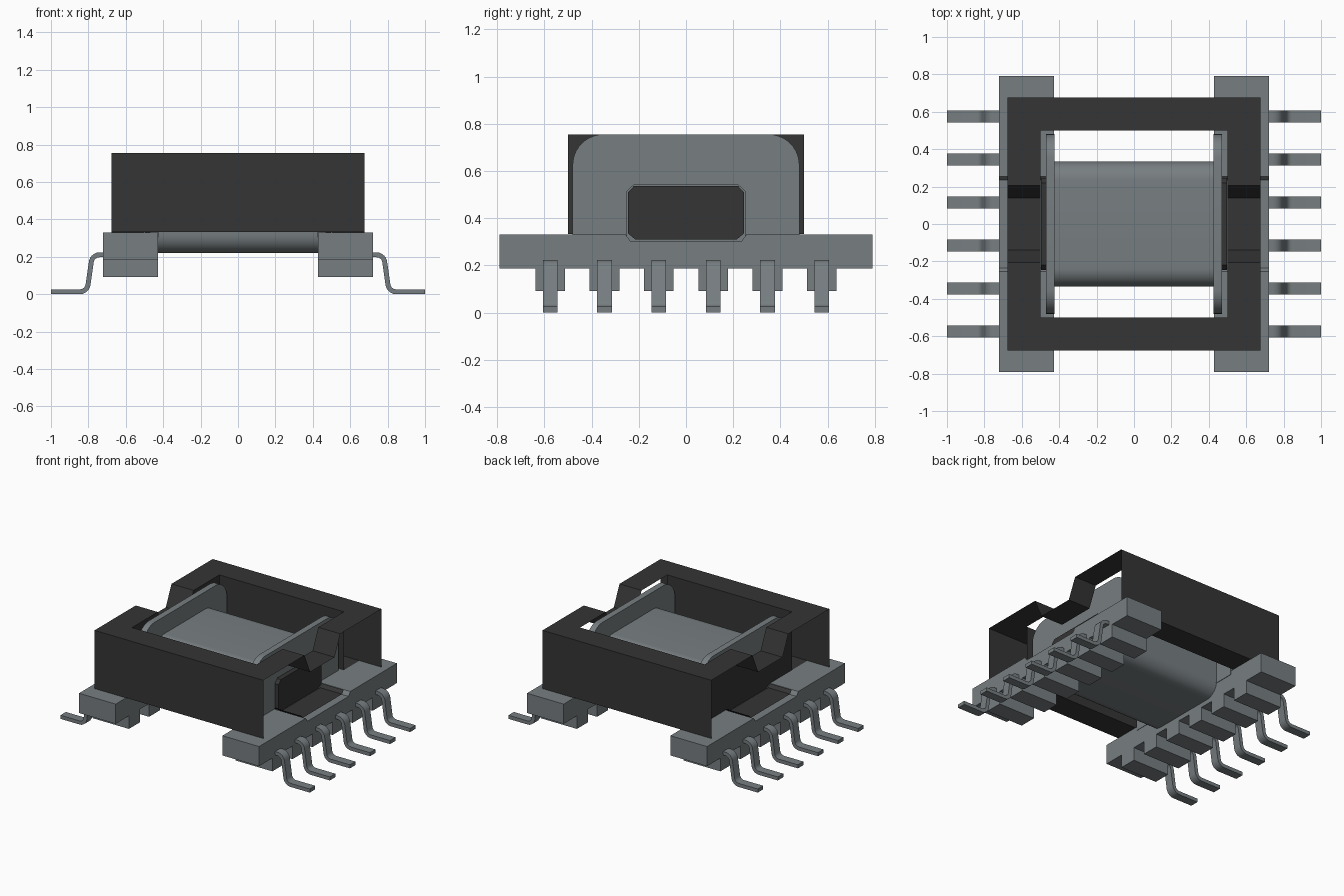
import bpy, bmesh, math
from mathutils import Vector

cube = bpy.data.objects.get("Cube")
if cube:
    bpy.data.objects.remove(cube)


def material(name, rgb):
    m = bpy.data.materials.new(name)
    m.use_nodes = True
    m.diffuse_color = (*rgb, 1)
    m.node_tree.nodes["Principled BSDF"].inputs["Base Color"].default_value = (*rgb, 1)
    return m


GREY = material("blue grey", (0.185, 0.21, 0.22))
DARK = material("charcoal", (0.035, 0.035, 0.035))


def extrude(bm, pts, a, b, axis="x", closed=True, caps=True):
    """Sweep a (y, z) profile along x, or an (x, z) profile along y."""
    def place(p, t):
        return (t, p[0], p[1]) if axis == "x" else (p[0], t, p[1])
    va = [bm.verts.new(place(p, a)) for p in pts]
    vb = [bm.verts.new(place(p, b)) for p in pts]
    n = len(pts)
    for i in range(n if closed else n - 1):
        j = (i + 1) % n
        bm.faces.new((va[i], va[j], vb[j], vb[i]))
    if closed and caps:
        bm.faces.new(va[::-1])
        bm.faces.new(vb)


def finish(bm, name, mat, smooth=False):
    bmesh.ops.remove_doubles(bm, verts=bm.verts, dist=0.0002)
    bmesh.ops.recalc_face_normals(bm, faces=bm.faces)
    me = bpy.data.meshes.new(name)
    bm.to_mesh(me)
    bm.free()
    me.materials.append(mat)
    ob = bpy.data.objects.new(name, me)
    bpy.context.collection.objects.link(ob)
    if smooth:
        bpy.ops.object.select_all(action="DESELECT")
        ob.select_set(True)
        bpy.context.view_layer.objects.active = ob
        bpy.ops.object.shade_smooth_by_angle(angle=math.radians(35))
    return ob


def mirrored(half):
    """Complete a profile that is symmetric about its vertical axis."""
    return half + [(-y, z) for y, z in reversed(half)]


def rect(y0, y1, z0, z1):
    return [(y0, z0), (y1, z0), (y1, z1), (y0, z1)]


def arc(cy, cz, r, a0, a1, n=10):
    return [(cy + r * math.cos(math.radians(a0 + (a1 - a0) * i / n)),
             cz + r * math.sin(math.radians(a0 + (a1 - a0) * i / n))) for i in range(n + 1)]


TOP, SEAT, OUT, WIN = 0.755, 0.333, 0.677, 0.5

# Core frame: open-ended shell with a dipped end beam on both sides
bm = bmesh.new()
beam = mirrored([(WIN, TOP), (0.205, TOP), (0.14, 0.61)])
for s in (-1, 1):
    extrude(bm, [(s * OUT, SEAT), (s * OUT, TOP), (s * WIN, TOP)], -OUT, OUT, closed=False)
    extrude(bm, [(s * OUT, SEAT), (s * WIN, SEAT), (s * WIN, TOP)], -WIN, WIN, closed=False)
    extrude(bm, beam, s * WIN, s * OUT, closed=False)
    trough = mirrored([(0.245, SEAT), (0.225, 0.31)])
    extrude(bm, trough, s * WIN, s * OUT, closed=False)
# inner wall on the right-hand side of the model
wall = [(-WIN, SEAT)] + beam[::-1] + [(WIN, SEAT)]
bm.faces.new([bm.verts.new((-WIN, y, z)) for y, z in wall])
finish(bm, "core_frame", DARK)

# Centre post running through the winding
bm = bmesh.new()
post = mirrored([(0.215, 0.31), (0.245, 0.335), (0.245, 0.51), (0.22, 0.537)])
extrude(bm, post, -0.498, 0.498)
finish(bm, "centre_post", DARK)

# Rounded winding body
bm = bmesh.new()
body = mirrored(arc(0.235, 0.32, 0.1, -90, 0) + arc(0.235, 0.53, 0.1, 0, 90))
extrude(bm, body, -0.43, 0.43)
finish(bm, "winding", GREY, True)

# Flanges, base bars and feet on both sides
PIN_Y = [s * y for s in (-1, 1) for y in (0.115, 0.345, 0.575)]
opening = [(0.235, 0.302), (0.25, 0.32), (0.25, 0.515), (0.22, 0.542)]
for s, side in ((-1, "right"), (1, "left")):
    bm = bmesh.new()
    outer = [(0.48, 0.302)] + arc(0.35, TOP - 0.13, 0.13, 0, 90)
    flange = mirrored(outer) + [(-y, z) for y, z in opening] + opening[::-1]
    extrude(bm, flange, s * 0.425, s * 0.47)
    finish(bm, side + "_flange", GREY, True)

    bm = bmesh.new()
    bar = mirrored([(0.79, 0.187), (0.79, 0.33), (0.255, 0.33), (0.235, 0.302)])
    extrude(bm, bar, s * 0.428, s * 0.722)
    finish(bm, side + "_base_bar", GREY)

    bm = bmesh.new()
    for y in PIN_Y:
        extrude(bm, rect(y - 0.063, y + 0.063, 0.092, 0.187), s * 0.428, s * 0.722)
    finish(bm, side + "_feet", GREY)

# Gull-wing pins: a bent centre line thickened to a flat strip
path = ([(0.70, 0.211)] + arc(0.74, 0.166, 0.045, 90, 15, 5)
        + arc(0.846, 0.058, 0.045, 195, 270, 5) + [(1.0, 0.013)])
path = [Vector(p) for p in path]
upper, lower = [], []
for i, p in enumerate(path):
    d = (path[min(i + 1, len(path) - 1)] - path[max(i - 1, 0)]).normalized()
    n = Vector((-d.y, d.x)) * 0.013
    upper.append(p + n)
    lower.append(p - n)
strip = upper + lower[::-1]
for s, side in ((-1, "right"), (1, "left")):
    bm = bmesh.new()
    for y in PIN_Y:
        extrude(bm, [(s * p.x, p.y) for p in strip], y - 0.031, y + 0.031, axis="y")
    finish(bm, side + "_pins", GREY, True)
